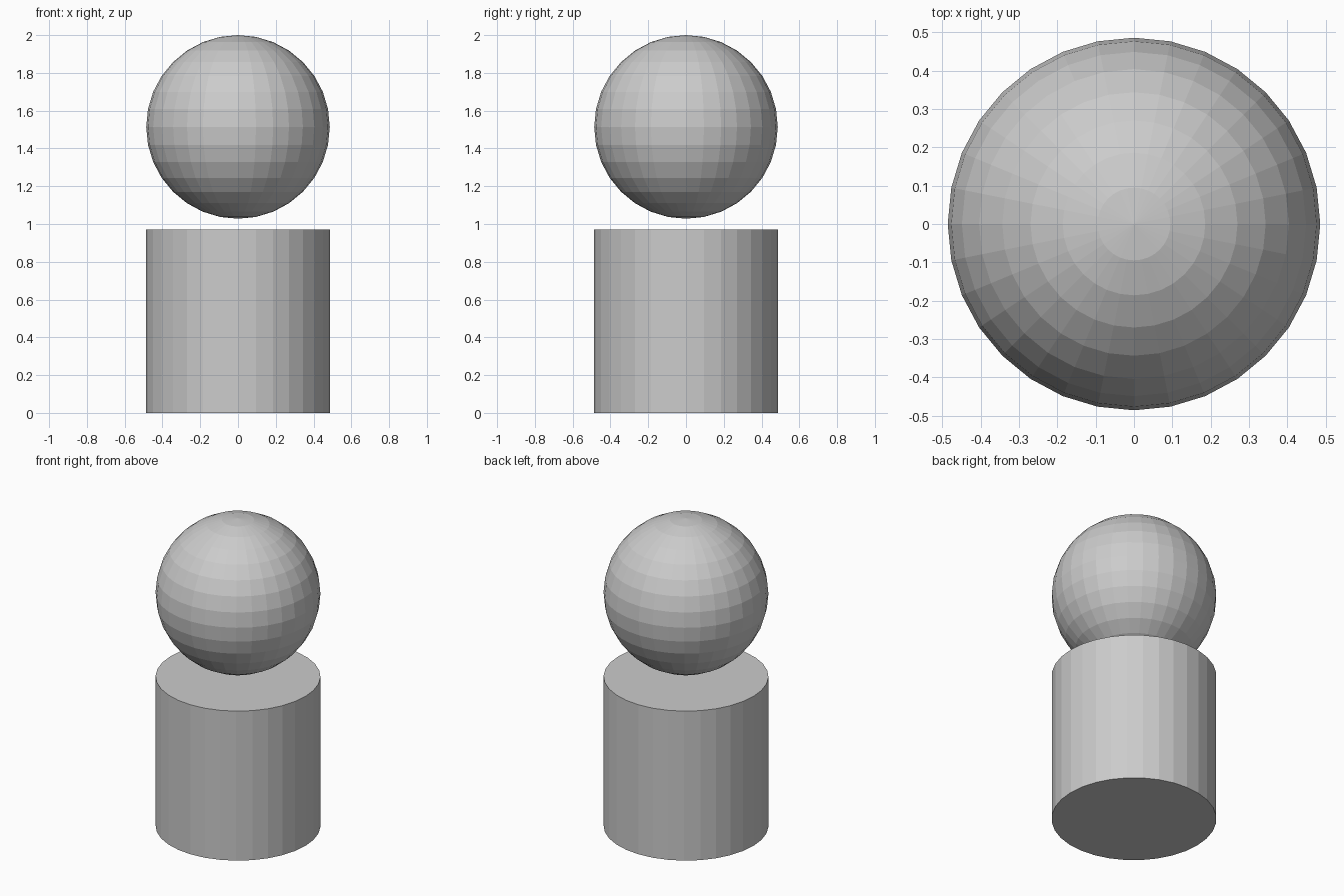
import bpy

if "Cube" in bpy.data.objects:
    bpy.data.objects.remove(bpy.data.objects["Cube"])

R = 0.486  # shared radius of both parts

# Cylindrical base standing on the ground
bpy.ops.mesh.primitive_cylinder_add(vertices=32, radius=R, depth=2 * R, location=(0, 0, R))
bpy.context.object.name = "base_cylinder"

# Faceted ball floating just above the base
bpy.ops.mesh.primitive_uv_sphere_add(segments=32, ring_count=16, radius=R, location=(0, 0, 2 - R))
bpy.context.object.name = "floating_ball"
